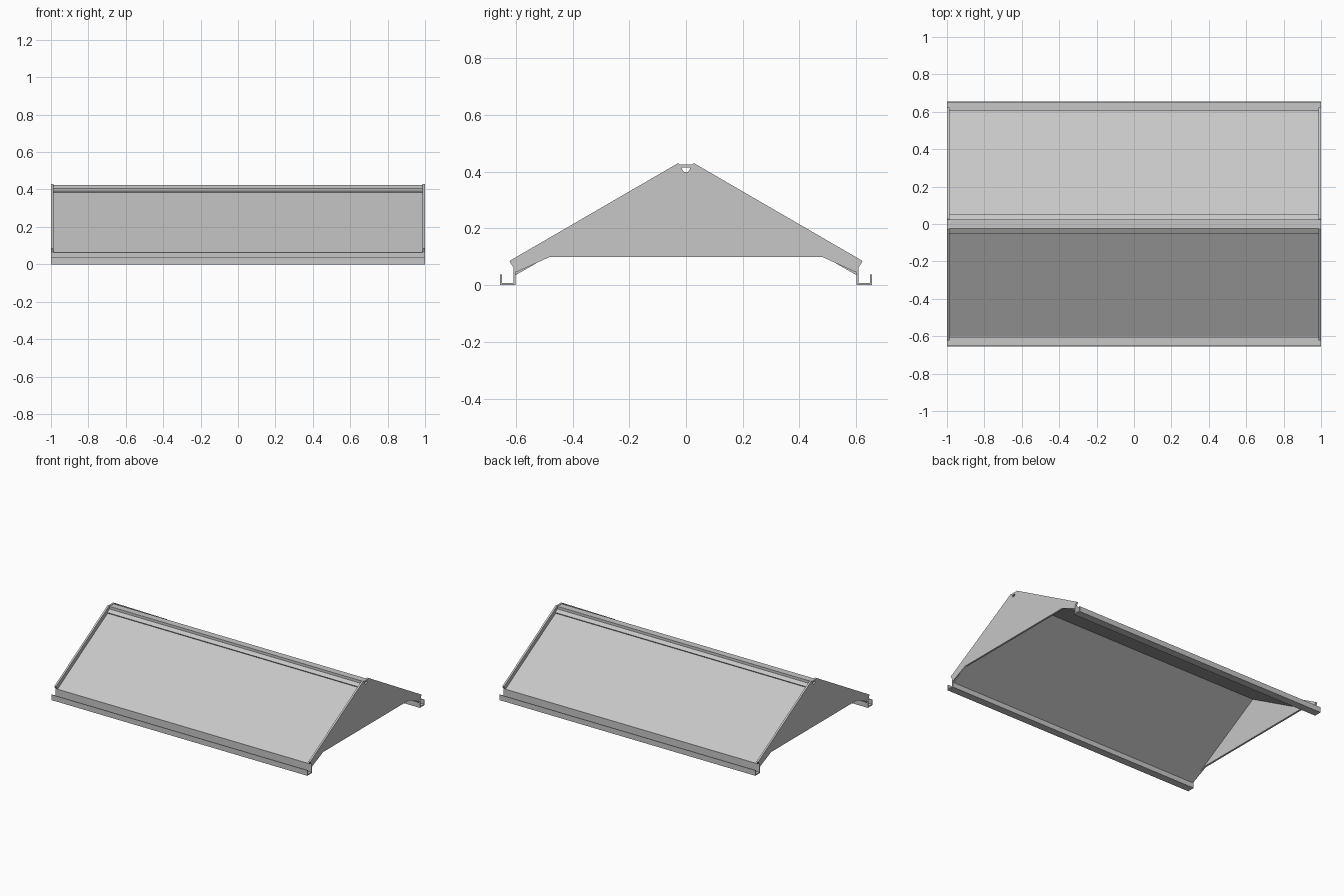
import bpy, bmesh, math

if "Cube" in bpy.data.objects:
    bpy.data.objects.remove(bpy.data.objects["Cube"])

grey = bpy.data.materials.new("sheet_metal_grey")
grey.diffuse_color = (0.57, 0.57, 0.57, 1)
grey.use_nodes = True
grey.node_tree.nodes["Principled BSDF"].inputs["Base Color"].default_value = grey.diffuse_color


def prism(name, loops, x0, x1, mirror=None):
    """Extrude a Y-Z profile (outer loop plus optional holes) from x0 to x1."""
    bm = bmesh.new()
    edges = []
    for loop in loops:
        vs = [bm.verts.new((x0, y, z)) for y, z in loop]
        edges += [bm.edges.new((vs[i - 1], vs[i])) for i in range(len(vs))]
    bmesh.ops.triangle_fill(bm, edges=edges, use_beauty=True)
    out = bmesh.ops.extrude_face_region(bm, geom=bm.faces[:])
    moved = [v for v in out["geom"] if isinstance(v, bmesh.types.BMVert)]
    bmesh.ops.translate(bm, verts=moved, vec=(x1 - x0, 0, 0))
    bmesh.ops.recalc_face_normals(bm, faces=bm.faces[:])
    me = bpy.data.meshes.new(name)
    bm.to_mesh(me)
    bm.free()
    me.materials.append(grey)
    ob = bpy.data.objects.new(name, me)
    bpy.context.collection.objects.link(ob)
    if mirror is not None:
        mod = ob.modifiers.new("mirror", "MIRROR")
        mod.use_axis = [a == mirror for a in range(3)]
        mod.use_mirror_merge = False
    return ob


def symmetric(half):
    """Complete a profile listed on the -y side by reflecting it across y = 0."""
    return half + [(-y, z) for y, z in reversed(half) if y != 0]


# Thick roof panels, joined below a shallow ridge valley
prism("roof_panels", [symmetric([
    (0, 0.381), (-0.603, 0.034), (-0.603, 0.062),
    (-0.02, 0.399), (-0.016, 0.390)])], -0.993, 0.993)

# Ridge cap with a sloping flange on each side
prism("ridge_cap", [symmetric([
    (0, 0.418), (-0.017, 0.418), (-0.017, 0.401),
    (-0.046, 0.384), (-0.050, 0.391), (-0.024, 0.406), (-0.024, 0.424),
    (0, 0.424)])], -0.988, 0.988)

# Gable end plates with a notched peak and a half-round hole
hole = [(0.015 * math.cos(a), 0.414 + 0.016 * math.sin(a))
        for a in (math.pi * (1 + i / 10) for i in range(11))]
prism("gable_plate", [symmetric([
    (-0.479, 0.100), (-0.600, 0.045), (-0.609, 0.063), (-0.623, 0.085),
    (-0.028, 0.430), (-0.022, 0.426), (-0.012, 0.426)]), hole],
    0.987, 1.0, mirror=0)

# Eave gutters: U channel with a tall inner wall
prism("gutter", [[
    (0.601, 0), (0.655, 0), (0.655, 0.038), (0.649, 0.038), (0.649, 0.007),
    (0.609, 0.007), (0.609, 0.063), (0.601, 0.063)]],
    -1.0, 1.0, mirror=1)
